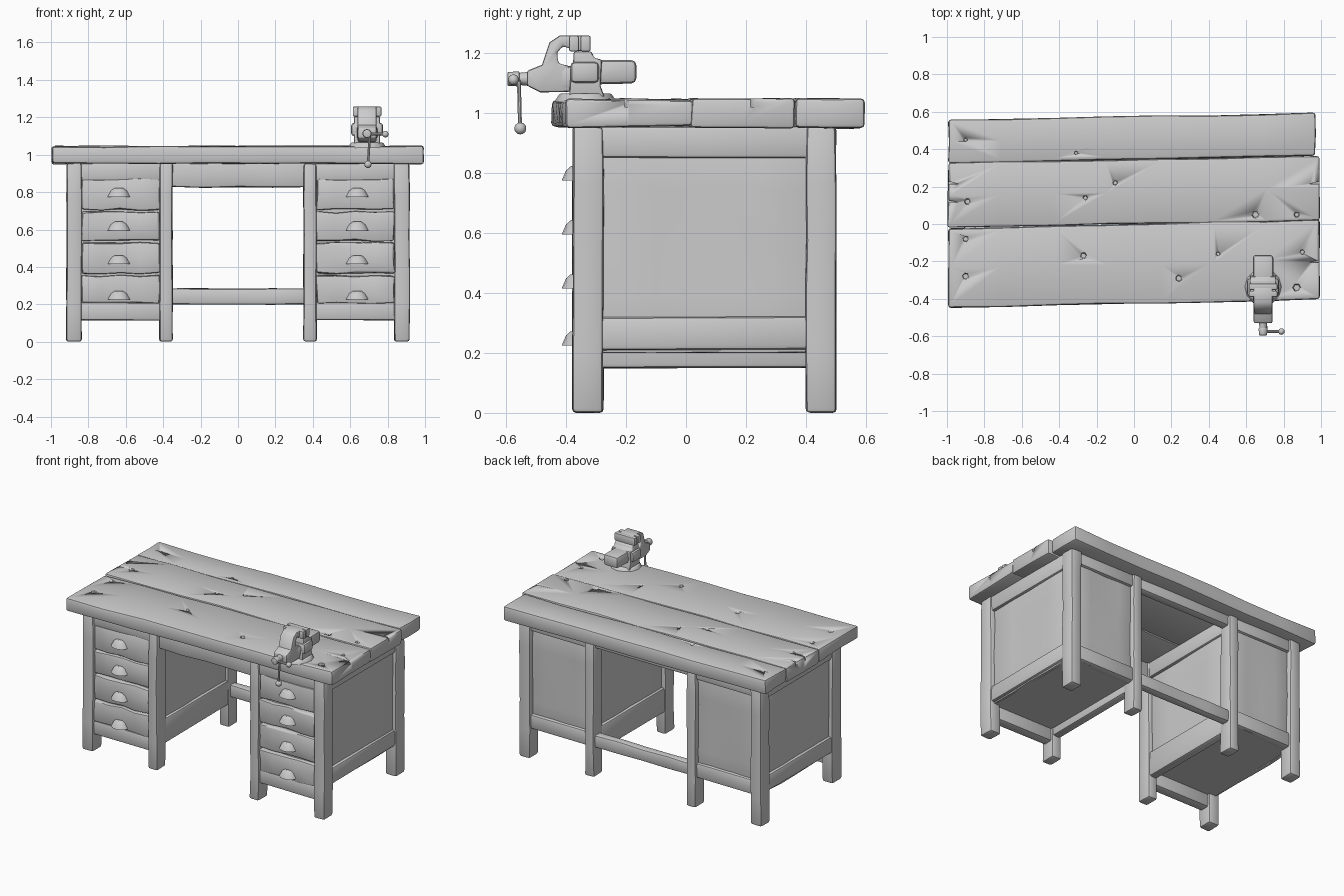
import bpy, bmesh, math, random
from mathutils import Vector, Matrix

if "Cube" in bpy.data.objects:
    bpy.data.objects.remove(bpy.data.objects["Cube"])

random.seed(7)
grey = bpy.data.materials.new("worn_grey")
grey.diffuse_color = (0.6, 0.6, 0.6, 1)
grey.use_nodes = True
grey.node_tree.nodes["Principled BSDF"].inputs["Base Color"].default_value = grey.diffuse_color


def finish(name, bm, bevel=0.0, angle=40, segs=2):
    bmesh.ops.recalc_face_normals(bm, faces=bm.faces)
    me = bpy.data.meshes.new(name)
    bm.to_mesh(me)
    bm.free()
    ob = bpy.data.objects.new(name, me)
    bpy.context.collection.objects.link(ob)
    me.materials.append(grey)
    if bevel:
        m = ob.modifiers.new("bevel", 'BEVEL')
        m.width, m.segments, m.limit_method = bevel, segs, 'ANGLE'
        m.angle_limit = math.radians(50)
    bpy.ops.object.select_all(action='DESELECT')
    ob.select_set(True)
    bpy.context.view_layer.objects.active = ob
    if bevel:
        bpy.ops.object.modifier_apply(modifier="bevel")
    bpy.ops.object.shade_smooth_by_angle(angle=math.radians(angle))
    return ob


def box(name, x, y, z, bevel=0.01, jit=0.0, cuts=(0, 0, 0), shear=0.0):
    """Worn box from ranges, sliced by cuts per axis and roughened by jit."""
    bm = bmesh.new()
    size = [x[1] - x[0], y[1] - y[0], z[1] - z[0]]
    mid = Vector(((x[0] + x[1]) / 2, (y[0] + y[1]) / 2, (z[0] + z[1]) / 2))
    bmesh.ops.create_cube(bm, size=1)
    for v in bm.verts:
        v.co = Vector([v.co[i] * size[i] for i in range(3)]) + mid
    for i, n in enumerate(cuts):
        axis = Vector([float(k == i) for k in range(3)])
        for k in range(1, n + 1):
            p = mid + axis * size[i] * (k / (n + 1) - 0.5)
            bmesh.ops.bisect_plane(bm, geom=bm.verts[:] + bm.edges[:] + bm.faces[:],
                                   plane_co=p, plane_no=axis)
    for v in bm.verts:
        v.co += Vector([random.uniform(-jit, jit) for _ in range(3)])
        v.co.z = max(v.co.z, 0)
        v.co.y += shear * v.co.x
    return finish(name, bm, bevel)


def prism(name, profile, x, bevel=0.008):
    """Extrude a (y, z) outline along x."""
    bm = bmesh.new()
    f = bm.faces.new([bm.verts.new((x[0], a, b)) for a, b in profile])
    ext = bmesh.ops.extrude_face_region(bm, geom=[f])
    for v in ext["geom"]:
        if isinstance(v, bmesh.types.BMVert):
            v.co.x = x[1]
    return finish(name, bm, bevel)


def rod(name, a, b, r1, r2, sides=10, bevel=0.0):
    a, b = Vector(a), Vector(b)
    bm = bmesh.new()
    mat = Matrix.Translation((a + b) / 2) @ (b - a).to_track_quat('Z', 'Y').to_matrix().to_4x4()
    bmesh.ops.create_cone(bm, cap_ends=True, segments=sides, radius1=r1, radius2=r2,
                          depth=(b - a).length, matrix=mat)
    return finish(name, bm, bevel)


def ball(name, p, r):
    bm = bmesh.new()
    bmesh.ops.create_uvsphere(bm, u_segments=10, v_segments=7, radius=r,
                              matrix=Matrix.Translation(p))
    return finish(name, bm, 0, 60)


# Tabletop planks, slightly skewed
planks = [box("top_plank_front", (-0.99, 0.995), (-0.425, 0.0), (0.952, 1.044), 0.014, 0.005, (6, 1, 0), 0.022),
          box("top_plank_middle", (-0.995, 0.99), (0.0, 0.345), (0.95, 1.047), 0.012, 0.004, (6, 1, 0), 0.018),
          box("top_plank_back", (-0.992, 0.97), (0.345, 0.575), (0.95, 1.046), 0.014, 0.004, (6, 1, 0), 0.018)]

# Knot holes and end splits cut into the planks
pits = [(-0.9, 0.45), (-0.31, 0.38), (-0.1, 0.22), (-0.26, 0.14), (-0.89, 0.12),
        (-0.9, -0.08), (-0.9, -0.28), (-0.27, -0.17), (0.24, -0.29), (0.65, 0.05),
        (0.87, 0.05), (0.9, -0.15), (0.87, -0.34), (0.45, -0.16)]
bm = bmesh.new()
for px, py in pits:
    r = random.uniform(0.016, 0.034)
    bmesh.ops.create_cone(bm, cap_ends=True, segments=6, radius1=r * 0.5, radius2=r, depth=0.06,
                          matrix=Matrix.Translation((px, py, 1.055)) @ Matrix.Rotation(px * 9, 4, 'Z'))
for px, py in ((-1, 0.22), (-1, 0.12), (1, 0.22), (1, -0.2)):
    bmesh.ops.create_cone(bm, cap_ends=True, segments=3, radius1=0.07, radius2=0.07, depth=0.06,
                          matrix=Matrix.Translation((px, py, 1.05)) @ Matrix.Diagonal((-px, 0.14, 1, 1)))
cutter = finish("hole_cutter", bm)
cutter.hide_render = True
for p in planks:
    m = p.modifiers.new("holes", 'BOOLEAN')
    m.operation, m.object, m.solver = 'DIFFERENCE', cutter, 'EXACT'
    bpy.context.view_layer.objects.active = p
    bpy.ops.object.modifier_apply(modifier="holes")
bpy.data.objects.remove(cutter)

FRONT, BACK = (-0.378, -0.275), (0.40, 0.50)


def pull(name, cx, z):
    """Cup-shaped drawer pull, a quarter dome."""
    bm = bmesh.new()
    rows = []
    for t, w, d in ((0.022, 0.022, 0.014), (0.008, 0.042, 0.03), (-0.025, 0.06, 0.044)):
        rows.append([bm.verts.new((cx - w * math.cos(a), -0.37 - d * math.sin(a), z + t))
                     for a in [math.pi * k / 6 for k in range(7)]])
    for r0, r1 in zip(rows, rows[1:]):
        for k in range(6):
            bm.faces.new((r0[k], r0[k + 1], r1[k + 1], r1[k]))
    for r in (rows[0], rows[-1]):
        bm.faces.new(r)
    bm.faces.new([r[0] for r in rows] + [r[-1] for r in reversed(rows)])
    finish(name, bm)


# Two pedestals: s is the side, ranges are given outward from the middle
for s, side in ((-1, "left"), (1, "right")):
    def span(a, b):
        return tuple(sorted((s * a, s * b)))
    for a, b, where in ((0.35, 0.42, "inner"), (0.835, 0.917, "outer")):
        for yr, end in ((FRONT, "front"), (BACK, "back")):
            box(f"{side}_{where}_{end}_leg", span(a, b), yr, (0, 0.955), 0.013, 0.003, (0, 0, 4))
    # Side walls with rails
    for a, b, where, zb in ((0.375, 0.40, "inner", 0.15), (0.865, 0.89, "outer", 0.21)):
        mid = (a + b) / 2
        box(f"{side}_{where}_panel", span(a, b), (-0.29, 0.42), (0.2, 0.93), 0.004, 0.005, (0, 3, 3))
        box(f"{side}_{where}_top_rail", span(mid - 0.03, mid + 0.03), (-0.29, 0.42), (0.85, 0.955), 0.012, 0.002)
        box(f"{side}_{where}_bottom_rail", span(mid - 0.03, mid + 0.03), (-0.29, 0.42), (zb, 0.32), 0.014, 0.002)
    # Back wall with rails
    box(f"{side}_back_panel", span(0.40, 0.85), (0.44, 0.465), (0.2, 0.93), 0.004, 0.005, (3, 0, 3))
    box(f"{side}_back_top_rail", span(0.40, 0.85), (0.42, 0.485), (0.87, 0.955), 0.012, 0.002)
    box(f"{side}_back_bottom_rail", span(0.40, 0.85), (0.42, 0.485), (0.2, 0.3), 0.014, 0.002)
    # Front frame, floor and drawers
    box(f"{side}_floor", span(0.39, 0.875), (-0.35, 0.45), (0.2, 0.22), 0)
    box(f"{side}_front_top_rail", span(0.40, 0.85), (-0.362, -0.3), (0.86, 0.955), 0.01, 0.002)
    box(f"{side}_front_bottom_rail", span(0.40, 0.85), (-0.362, -0.29), (0.115, 0.21), 0.012, 0.002)
    box(f"{side}_drawer_backing", span(0.40, 0.85), (-0.335, -0.31), (0.2, 0.88), 0)
    seams = (0.2, 0.36, 0.535, 0.7, 0.876)
    for i, (z0, z1) in enumerate(zip(seams, seams[1:])):
        box(f"{side}_drawer_{i + 1}", span(0.42, 0.835), (-0.366, -0.32), (z0 + 0.006, z1 - 0.006),
            0.01, 0.006, (3, 0, 1))
        pull(f"{side}_pull_{i + 1}", s * 0.637, (0.25, 0.44, 0.62, 0.80)[i])

# Kneehole aprons and back stretcher
box("front_apron", (-0.37, 0.37), (-0.35, -0.29), (0.826, 0.955), 0.012, 0.004, (3, 0, 0))
box("back_apron", (-0.37, 0.37), (0.42, 0.48), (0.88, 0.955), 0.012, 0.002)
box("back_stretcher", (-0.37, 0.37), (0.42, 0.48), (0.2, 0.285), 0.014, 0.003, (3, 0, 0))

# Bench vise
C = 0.69
rod("vise_base", (C, -0.335, 1.035), (C, -0.335, 1.065), 0.105, 0.085, 12, 0.006)
prism("vise_body", [(-0.39, 1.05), (-0.27, 1.05), (-0.285, 1.09), (-0.28, 1.178),
                    (-0.305, 1.182), (-0.315, 1.205), (-0.375, 1.205), (-0.375, 1.18), (-0.385, 1.12)],
      (C - 0.07, C + 0.07))
prism("vise_slide", [(-0.42, 1.075), (-0.29, 1.095), (-0.165, 1.098), (-0.165, 1.176),
                     (-0.29, 1.176), (-0.42, 1.15)], (C - 0.055, C + 0.055), 0.018)
prism("vise_front_jaw", [(-0.53, 1.09), (-0.485, 1.068), (-0.385, 1.07), (-0.385, 1.155),
                         (-0.425, 1.165), (-0.43, 1.2), (-0.41, 1.222), (-0.36, 1.205),
                         (-0.32, 1.21), (-0.32, 1.245), (-0.345, 1.258), (-0.42, 1.258),
                         (-0.455, 1.235), (-0.48, 1.16), (-0.53, 1.14)], (C - 0.05, C + 0.05))
for y0, y1, n in ((-0.39, -0.357, "front"), (-0.352, -0.318, "rear")):
    box(f"vise_{n}_jaw_plate", (C - 0.076, C + 0.076), (y0, y1), (1.205, 1.257), 0.006)
box("vise_collar", (C - 0.085, C + 0.085), (-0.385, -0.29), (1.1, 1.17), 0.015)
rod("vise_screw", (C, -0.50, 1.113), (C, -0.575, 1.113), 0.026, 0.018)
rod("vise_screw_head", (C, -0.555, 1.113), (C, -0.595, 1.113), 0.025, 0.023, 10, 0.004)
rod("vise_cross_handle", (C - 0.02, -0.575, 1.112), (0.78, -0.575, 1.11), 0.008, 0.008, 8)
ball("vise_cross_knob", (0.788, -0.575, 1.11), 0.018)
rod("vise_hanging_handle", (C + 0.015, -0.557, 1.11), (C + 0.005, -0.553, 0.95), 0.007, 0.007, 8)
ball("vise_hanging_knob", (C + 0.005, -0.552, 0.948), 0.02)
